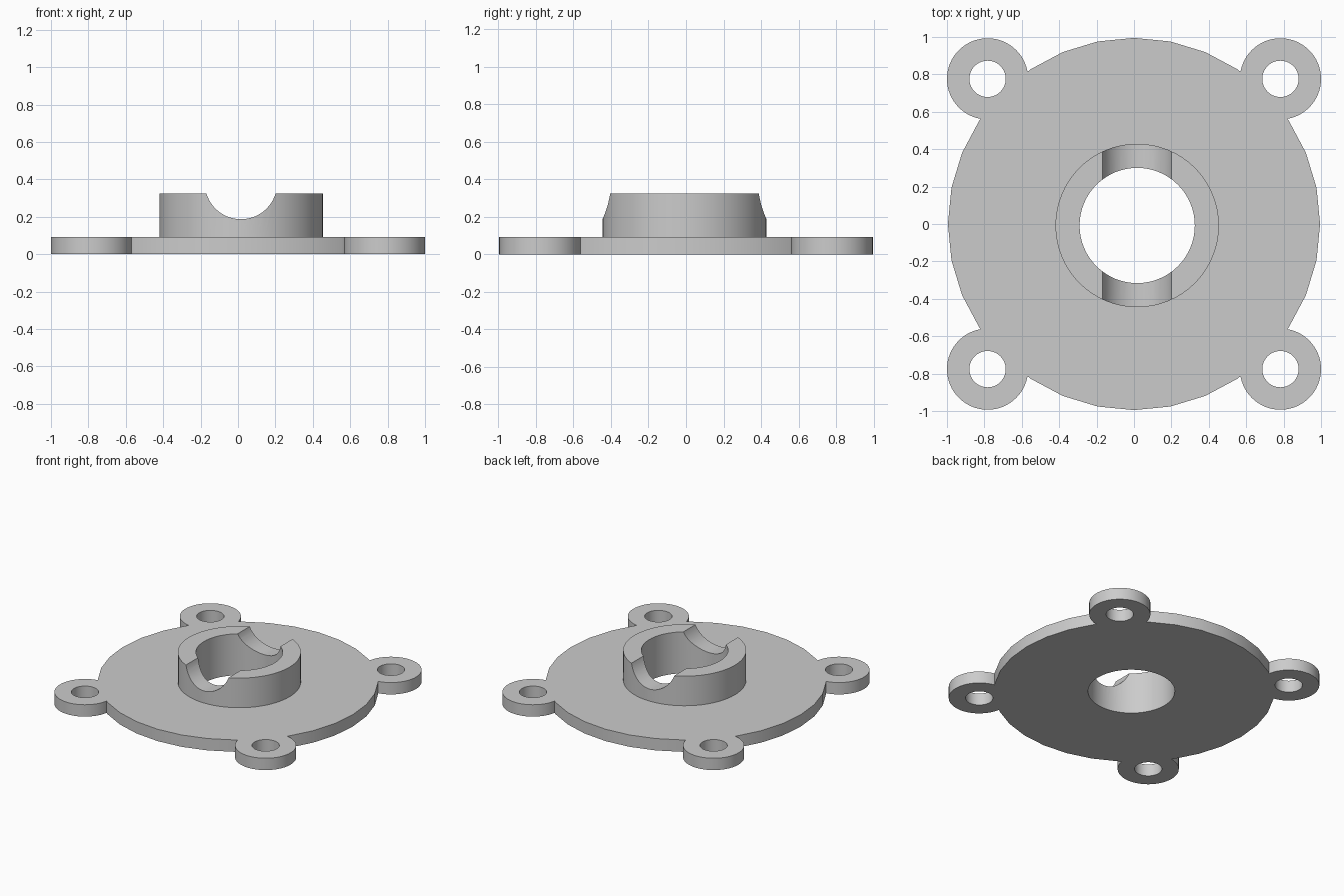
import bpy
import math

cube = bpy.data.objects.get("Cube")
if cube:
    bpy.data.objects.remove(cube, do_unlink=True)

grey = bpy.data.materials.new("plain_grey")
grey.use_nodes = True
colour = (0.6, 0.6, 0.6, 1)
grey.diffuse_color = colour
grey.node_tree.nodes["Principled BSDF"].inputs["Base Color"].default_value = colour

PLATE_H, BOSS_TOP = 0.093, 0.325
LUG_X, LUG_Y = 0.783, 0.776
BORE = (0.017, -0.008)


def cylinder(name, radius, z0, z1, centre=(0, 0), sides=64):
    bpy.ops.mesh.primitive_cylinder_add(
        vertices=sides, radius=radius, depth=z1 - z0,
        location=(*centre, (z0 + z1) / 2))
    obj = bpy.context.object
    obj.name = name
    obj.data.materials.append(grey)
    return obj


def combine(target, tool, operation):
    mod = target.modifiers.new(tool.name, "BOOLEAN")
    mod.operation = operation
    mod.solver = "EXACT"
    mod.object = tool
    bpy.context.view_layer.objects.active = target
    bpy.ops.object.modifier_apply(modifier=mod.name)
    bpy.data.objects.remove(tool, do_unlink=True)


# Round base plate with four corner lugs
flange = cylinder("flange_plate", 0.995, 0, PLATE_H, sides=32)
corners = [(sx * LUG_X, sy * LUG_Y) for sx in (-1, 1) for sy in (-1, 1)]
for corner in corners:
    combine(flange, cylinder("lug", 0.217, 0, PLATE_H, corner), "UNION")

# Raised collar, sunk into the plate so the two become one solid
combine(flange, cylinder("collar", 0.437, PLATE_H / 2, BOSS_TOP, BORE), "UNION")

# Centre bore and bolt holes
combine(flange, cylinder("bore", 0.308, -0.1, 0.5, BORE), "DIFFERENCE")
for corner in corners:
    combine(flange, cylinder("bolt_hole", 0.097, -0.1, 0.2, corner), "DIFFERENCE")

# Rounded channel across the collar, front to back
channel = cylinder("channel", 0.193, -0.6, 0.6)
channel.rotation_euler.x = math.pi / 2
channel.location = (0.016, 0, 0.38)
bpy.context.view_layer.update()
combine(flange, channel, "DIFFERENCE")

# Smooth curved walls, crisp rims
bpy.ops.object.select_all(action="DESELECT")
flange.select_set(True)
bpy.context.view_layer.objects.active = flange
bpy.ops.object.shade_smooth_by_angle(angle=math.radians(30))
